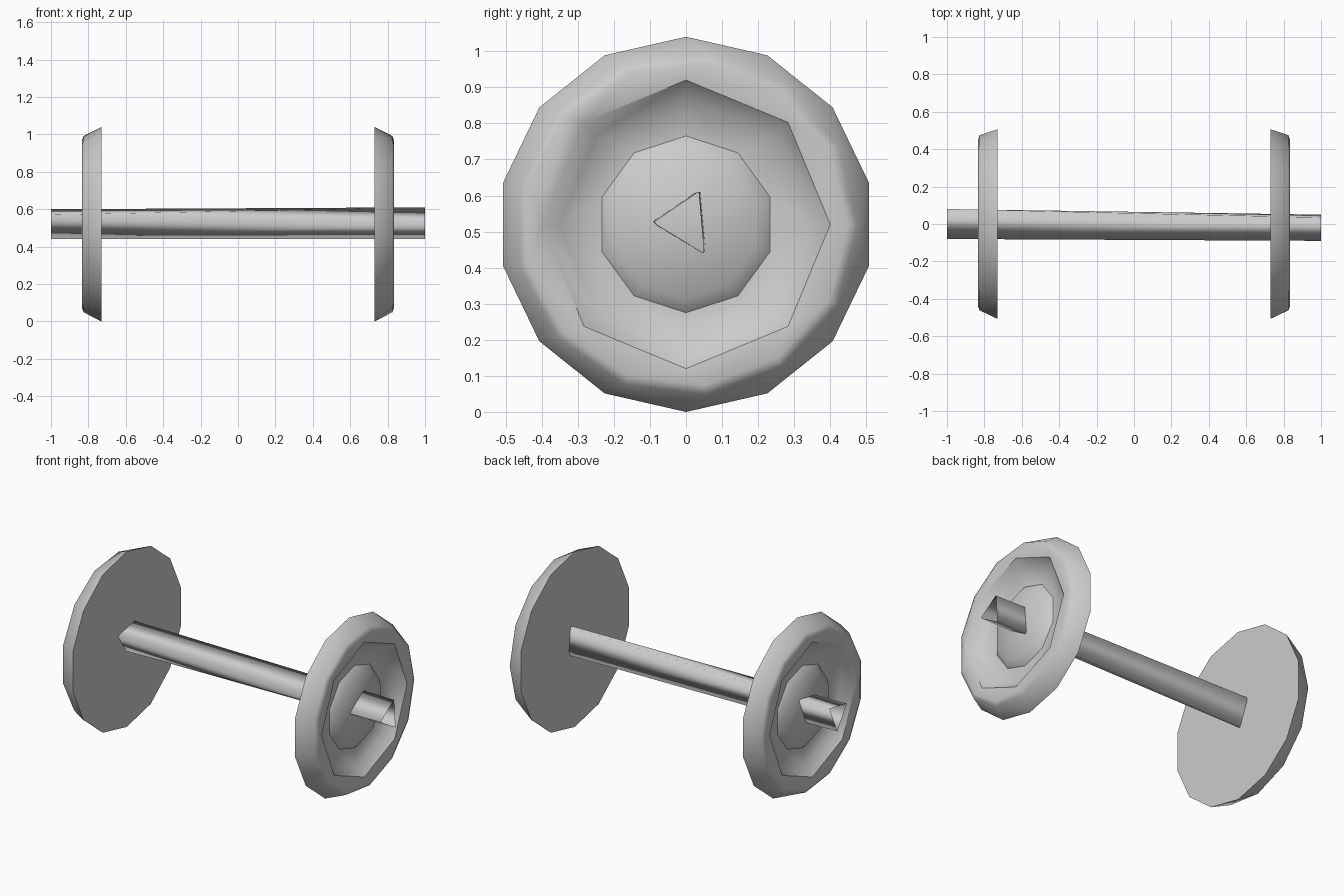
import bpy, bmesh, math

if "Cube" in bpy.data.objects:
    bpy.data.objects.remove(bpy.data.objects["Cube"])

CZ = 0.52  # axle height


def finish(bm, name, angle):
    bmesh.ops.recalc_face_normals(bm, faces=bm.faces)
    me = bpy.data.meshes.new(name)
    bm.to_mesh(me)
    bm.free()
    ob = bpy.data.objects.new(name, me)
    bpy.context.collection.objects.link(ob)
    bpy.ops.object.select_all(action='DESELECT')
    ob.select_set(True)
    bpy.context.view_layer.objects.active = ob
    bpy.ops.object.shade_smooth_by_angle(angle=math.radians(angle))
    return ob


def stitch(bm, a, b, pa, pb):
    """Triangulate between two rings with different side counts, by angle."""
    na, nb, i, j = len(a), len(b), 0, 0
    while i < na or j < nb:
        ta = pa + (i + 1) / na
        tb = pb + (j + 1) / nb
        if j >= nb or (i < na and ta <= tb):
            bm.faces.new((a[i % na], a[(i + 1) % na], b[j % nb]))
            i += 1
        else:
            bm.faces.new((a[i % na], b[(j + 1) % nb], b[j % nb]))
            j += 1


# wheel profile from flange to hub: x, radius, sides, phase in turns
PROFILE = [
    (0.73, 0.520, 14, 0.0),    # flange edge
    (0.825, 0.475, 13, 0.02),  # tread outer edge
    (0.835, 0.450, 13, 0.02),  # rim face
    (0.83, 0.400, 8, 0.0),     # rim inner edge
    (0.775, 0.350, 8, 0.0),    # web outside
    (0.765, 0.245, 10, 0.0),   # web inside
    (0.80, 0.205, 10, 0.0),    # hub edge
]


def wheel(name, side, turn):
    bm = bmesh.new()
    rings = []
    for x, r, n, ph in PROFILE:
        ring = []
        for k in range(n):
            t = 2 * math.pi * (ph + turn + k / n)
            ring.append(bm.verts.new((side * x, r * math.sin(t), CZ + r * math.cos(t))))
        rings.append(ring)
    for k in range(len(rings) - 1):
        stitch(bm, rings[k], rings[k + 1], PROFILE[k][3], PROFILE[k + 1][3])
    bm.faces.new(rings[0])    # flat inner face
    bm.faces.new(rings[-1])   # hub face
    return finish(bm, name, 45)


wheel("right_wheel", 1, 0.0)
wheel("left_wheel", -1, 0.0)

# three-sided, slightly twisted axle tube with open ends
bm = bmesh.new()
left = [bm.verts.new((-1, y, z)) for y, z in [(-0.08, 0.57), (0.08, 0.60), (0.01, 0.44)]]
right = [bm.verts.new((1, y, z)) for y, z in [(-0.09, 0.525), (0.035, 0.61), (0.05, 0.44)]]
for k in range(3):
    m = (k + 1) % 3
    bm.faces.new((left[k], left[m], right[m], right[k]))
finish(bm, "axle", 130)
